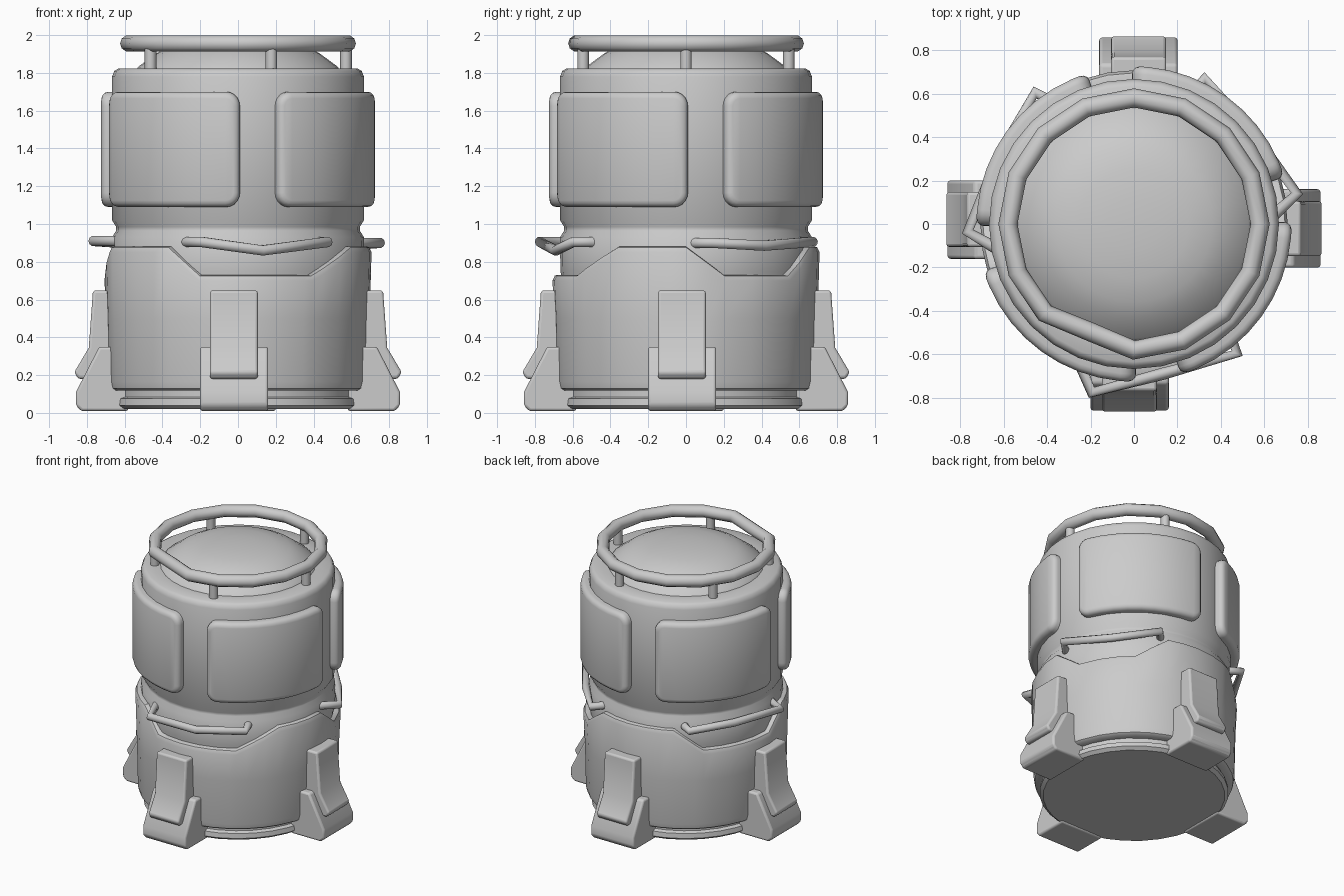
import bpy, bmesh, math
from mathutils import Matrix, Vector

if "Cube" in bpy.data.objects:
    bpy.data.objects.remove(bpy.data.objects["Cube"])


def finish(name, bm, bevel=0):
    bmesh.ops.remove_doubles(bm, verts=bm.verts, dist=0.0005)
    bmesh.ops.recalc_face_normals(bm, faces=bm.faces)
    me = bpy.data.meshes.new(name)
    bm.to_mesh(me)
    bm.free()
    ob = bpy.data.objects.new(name, me)
    bpy.context.collection.objects.link(ob)
    if bevel:
        m = ob.modifiers.new("bevel", 'BEVEL')
        m.width, m.segments = bevel, 3
    bpy.ops.object.select_all(action='DESELECT')
    ob.select_set(True)
    bpy.context.view_layer.objects.active = ob
    bpy.ops.object.shade_smooth_by_angle(angle=math.radians(38))
    return ob


def polar(r, deg, z):
    a = math.radians(deg)
    return Vector((r * math.cos(a), r * math.sin(a), z))


def revolve(name, profile_at, angles):
    """Skin a (radius, z) profile, which may vary with the angle, around z."""
    bm = bmesh.new()
    cols = [[bm.verts.new(polar(r, a, z)) for r, z in profile_at(a)] for a in angles]
    for i, c in enumerate(cols):
        d = cols[(i + 1) % len(cols)]
        for j in range(len(c) - 1):
            bm.faces.new((c[j], d[j], d[j + 1], c[j + 1]))
    return finish(name, bm)


def tube(name, pts, radius, cyclic=False):
    cu = bpy.data.curves.new(name, 'CURVE')
    cu.dimensions = '3D'
    cu.bevel_depth, cu.bevel_resolution, cu.use_fill_caps = radius, 3, True
    sp = cu.splines.new('POLY')
    sp.points.add(len(pts) - 1)
    for p, co in zip(sp.points, pts):
        p.co = (*co, 1)
    sp.use_cyclic_u = cyclic
    sp.use_smooth = True
    ob = bpy.data.objects.new(name, cu)
    bpy.context.collection.objects.link(ob)


# Main body with groove, shoulder and domed lid
body = [(0, .025), (.625, .02), (.65, .04), (.645, .075), (.62, .085), (.62, .12),
        (.645, .14), (.655, .7), (.665, .75), (.667, .93), (.645, .965), (.645, .985),
        (.667, 1.02), (.667, 1.78), (.655, 1.81), (.635, 1.822), (.535, 1.822),
        (.525, 1.835), (.43, 1.905), (.36, 1.94), (.25, 1.965), (.12, 1.977), (0, 1.98)]
revolve("body", lambda a: body, [i * 360 / 32 for i in range(32)])

# Lower shell with three notches in its rim: (start, low start, low end, end)
NOTCHES = [(0, 17, 51, 70), (118, 135, 180, 196), (238, 253, 304, 329)]


def rim(a):
    for s, l0, l1, e in NOTCHES:
        if s <= a <= e:
            t = min(1, (a - s) / (l0 - s), (e - a) / (e - l1))
            return .88 - .15 * t
    return .88


def shell_profile(a):
    t = rim(a)
    return [(.61, .118), (.665, .118), (.682, .13), (.69, .165), (.697, .5),
            (.707, t - .03), (.695, t - .004), (.685, t), (.64, t)]


corners = [a for n in NOTCHES for a in n]
angles = sorted(set(corners) | {a for a in range(0, 360, 10)
                                if all(abs(a - c) > 3 for c in corners)})
revolve("lower_shell", shell_profile, angles)

# Curved rounded panels around the upper body
PW, PH, PR = .45, .305, .075


def panel(name, centre):
    def outline(r, inset):
        w, h, cr = PW - inset, PH - inset, PR - inset
        arc = [(w - cr + cr * math.cos(t), h - cr + cr * math.sin(t))
               for t in [math.pi / 2 * k / 5 for k in range(6)]]
        top = ([(-s, z) for s, z in arc]
               + [((w - cr) * (k / 4 - 1), h) for k in range(1, 8)] + arc[::-1])
        full = top + [(s, -z) for s, z in reversed(top)]
        return [polar(r, centre + math.degrees(s / .7), 1.395 + z) for s, z in full]

    bm = bmesh.new()
    loops = [[bm.verts.new(p) for p in outline(r, i)]
             for r, i in [(.64, 0), (.69, 0), (.708, .005), (.72, .018), (.725, .035)]]
    n = len(loops[0])
    for a, b in zip(loops, loops[1:]):
        for i in range(n):
            j = (i + 1) % n
            bm.faces.new((a[i], a[j], b[j], b[i]))
    for lp in (loops[0], loops[-1]):
        for i in range(n // 2 - 1):
            bm.faces.new((lp[i], lp[i + 1], lp[n - 2 - i], lp[n - 1 - i]))
    finish(name, bm)


# Feet: wide gusset block plus a narrower kinked strut
GUSSET = [(.58, .01), (.83, .01), (.858, .04), (.858, .11), (.735, .35), (.58, .35)]
STRUT = [(.6, .18), (.845, .18), (.867, .215), (.79, .345), (.768, .648), (.6, .648)]


def foot_part(name, profile, x0, x1, turn):
    bm = bmesh.new()
    face = bm.faces.new([bm.verts.new((x0, -r, z)) for r, z in profile])
    ext = bmesh.ops.extrude_face_region(bm, geom=[face])["geom"]
    bmesh.ops.translate(bm, vec=(x1 - x0, 0, 0),
                        verts=[v for v in ext if isinstance(v, bmesh.types.BMVert)])
    bm.transform(Matrix.Rotation(math.radians(turn), 4, 'Z'))
    finish(name, bm, .014)


for k in range(4):
    panel(f"panel_{k + 1}", 324 + 90 * k - 90 * (k > 0) + 90 * (k > 0))
    foot_part(f"foot_gusset_{k + 1}", GUSSET, -.2, .16, 90 * k)
    foot_part(f"foot_strut_{k + 1}", STRUT, -.148, .105, 90 * k)

# Three bent handles at the waist
HANDLES = {
    "front_handle": [(-.275, -.58, .905), (-.195, -.775, .905), (.13, -.69, .86),
                     (.475, -.595, .905), (.43, -.49, .905)],
    "right_handle": [(.63, .03, .9), (.75, .14, .9), (.55, .41, .885),
                     (.325, .67, .905), (.27, .6, .905)],
    "left_handle": [(-.62, -.12, .91), (-.765, -.035, .91), (-.62, .31, .9),
                    (-.455, .605, .905), (-.38, .56, .905)]}
for name, pts in HANDLES.items():
    tube(name, pts, .028)

# Top guard ring with one small dent, carried on five posts
ring = [polar(.535 if k == 11 else .58, k * 22.5, 1.956) for k in range(16)]
tube("top_ring", ring, .044, True)
for k in range(5):
    tube(f"ring_post_{k + 1}", [polar(.572, 72 * k, z) for z in (1.8, 1.94)], .031)
